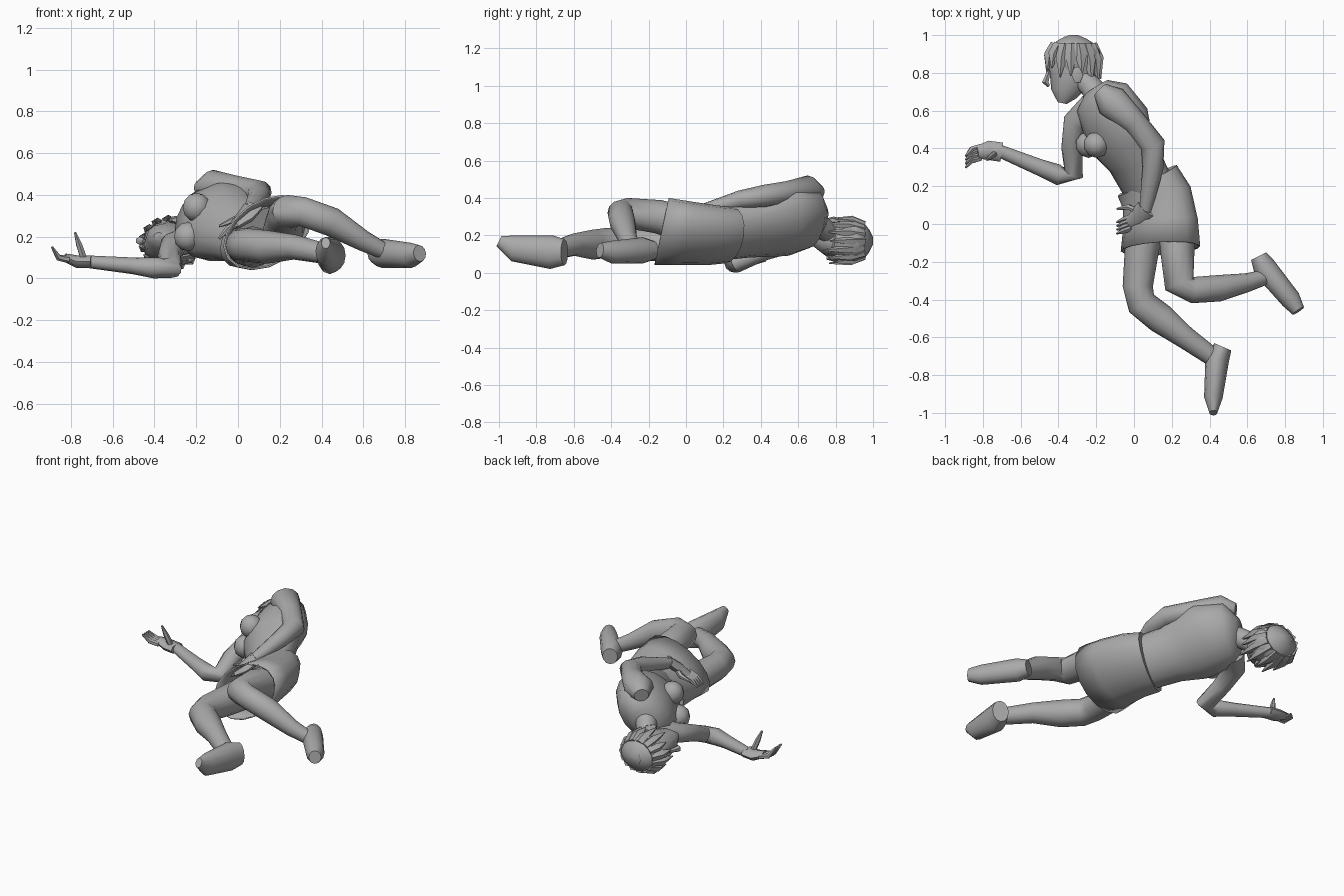
import bpy, bmesh, math
from mathutils import Vector

cube = bpy.data.objects.get("Cube")
if cube:
    bpy.data.objects.remove(cube, do_unlink=True)

grey_colour = (0.4, 0.4, 0.4, 1)
grey = bpy.data.materials.new("plain grey")
grey.use_nodes = True
grey.diffuse_color = grey_colour
for node in grey.node_tree.nodes:
    if node.type == 'BSDF_PRINCIPLED':
        node.inputs["Base Color"].default_value = grey_colour


def finish(name, bm):
    """Turn a bmesh into a smooth shaded grey object."""
    bmesh.ops.recalc_face_normals(bm, faces=bm.faces)
    mesh = bpy.data.meshes.new(name)
    bm.to_mesh(mesh)
    bm.free()
    mesh.materials.append(grey)
    for face in mesh.polygons:
        face.use_smooth = True
    mesh.set_sharp_from_angle(angle=math.radians(50))
    obj = bpy.data.objects.new(name, mesh)
    bpy.context.collection.objects.link(obj)
    return obj


def loft(name, path, sizes, flat=1.0, sides=12, lean=0.0, open_end=False):
    """Skin ellipses along a path: size is the upward radius, flat scales the
    sideways radius, lean slides the upper side of each ring towards +x."""
    bm = bmesh.new()
    centres = [Vector(point) for point in path]
    last = len(centres) - 1
    loops = []
    for i, (centre, size) in enumerate(zip(centres, sizes)):
        tangent = centres[min(i + 1, last)] - centres[max(i - 1, 0)]
        tangent.normalize()
        upward = Vector((0, 0, 1)) - tangent * tangent.z
        upward.normalize()
        sideways = tangent.cross(upward) * flat
        loop = []
        for k in range(sides):
            angle = math.tau * k / sides
            offset = upward * math.cos(angle) + sideways * math.sin(angle)
            offset *= size
            offset.x += lean * offset.z
            offset.y += lean * offset.z / 3
            loop.append(bm.verts.new(centre + offset))
        loops.append(loop)
    for near, far in zip(loops, loops[1:]):
        for k in range(sides):
            n = (k + 1) % sides
            bm.faces.new((near[k], near[n], far[n], far[k]))
    bm.faces.new(loops[0])
    if not open_end:
        bm.faces.new(loops[-1])
    return finish(name, bm)


def finger(name, base, tip, lift):
    """Tapered finger that bends by the lift vector halfway along."""
    base, tip = Vector(base), Vector(tip)
    middle = base.lerp(tip, 0.5) + Vector(lift)
    loft(name, (base, middle, tip), (.017, .016, .006), sides=6)


def fingers(name, base, tip, spread, lift):
    """Row of four fingers, each shifted along the spread vector."""
    for i in range(4):
        shift = Vector(spread) * i
        finger(name, Vector(base) + shift, Vector(tip) + shift, lift)


# Torso and neck, twisted so the lower shoulder comes forward
loft("torso",
     [(-.2, .72, .28), (-.17, .67, .29), (-.1, .55, .28), (-.07, .44, .26),
      (0, .34, .23), (.1, .15, .2)],
     [.08, .16, .19, .18, .15, .14], flat=.9, sides=16, lean=.3)
loft("neck", [(-.18, .66, .28), (-.23, .73, .24), (-.31, .8, .18)],
     [.07, .06, .05])

# Chest
for name, height in (("left_chest", .34), ("right_chest", .2)):
    bm = bmesh.new()
    bmesh.ops.create_uvsphere(bm, u_segments=10, v_segments=6, radius=.07)
    bmesh.ops.translate(bm, verts=bm.verts,
                        vec=(height * .3 - .3, .42, height))
    finish(name, bm)

# Skirt
skirt = loft("skirt",
             [(.07, .23, .2), (.12, .14, .2), (.14, 0, .21), (.14, -.13, .22)],
             [.15, .16, .17, .18], flat=1.1, sides=16, lean=.4, open_end=True)
cloth = skirt.modifiers.new("cloth", 'SOLIDIFY')
cloth.thickness = .008

# Upper leg, knee bent and foot behind
loft("left_leg",
     [(.22, .06, .24), (.23, -.15, .3), (.24, -.32, .32), (.31, -.35, .32),
      (.45, -.34, .27), (.6, -.31, .18), (.7, -.28, .13)],
     [.1, .09, .08, .07, .07, .05, .04])
loft("left_foot",
     [(.66, -.17, .12), (.69, -.23, .12), (.83, -.4, .11), (.87, -.46, .12)],
     [.05, .07, .06, .04], flat=.9)

# Lower leg, resting on the ground
loft("right_leg",
     [(.07, .06, .15), (.04, -.15, .15), (.02, -.33, .16), (.04, -.42, .16),
      (.14, -.5, .15), (.27, -.6, .15), (.41, -.7, .12)],
     [.1, .09, .08, .08, .08, .06, .05])
loft("right_foot",
     [(.47, -.65, .11), (.44, -.72, .11), (.42, -.92, .13), (.42, -1, .17)],
     [.07, .09, .07, .03], flat=.7)

# Upper arm resting over the waist
loft("left_arm",
     [(-.18, .71, .43), (-.12, .65, .44), (0, .54, .43), (.1, .42, .41),
      (.1, .29, .39), (.06, .07, .33)],
     [.04, .08, .06, .06, .05, .03], flat=1.1)
loft("left_palm", [(.07, .08, .34), (.03, .03, .29), (-.02, 0, .25)],
     [.03, .03, .02], flat=2, sides=8)
fingers("left_finger", (-.01, .04, .26), (-.09, .01, .19),
        spread=(0, -.02, 0), lift=(0, 0, .01))
finger("left_thumb", (.03, .06, .3), (-.09, .08, .25), (0, .02, 0))

# Lower arm stretched out in front
loft("right_arm",
     [(-.22, .62, .19), (-.31, .54, .16), (-.33, .4, .11), (-.32, .27, .05),
      (-.4, .26, .05), (-.5, .3, .06), (-.72, .39, .08)],
     [.07, .06, .05, .05, .05, .04, .03], flat=1.1)
loft("right_palm", [(-.7, .38, .08), (-.77, .39, .08), (-.83, .38, .1)],
     [.03, .03, .02], flat=1.7, sides=8)
fingers("right_finger", (-.81, .41, .09), (-.89, .36, .15),
        spread=(0, -.02, 0), lift=(-.01, .01, -.02))
finger("right_thumb", (-.74, .37, .1), (-.78, .34, .22), (0, 0, 0))

# Head with nose and ears
loft("head",
     [(-.38, .64, .2), (-.37, .69, .2), (-.34, .76, .18), (-.33, .85, .17),
      (-.32, .93, .17), (-.31, .98, .17)],
     [.02, .06, .09, .11, .09, .05], flat=1.2)
loft("nose", [(-.45, .81, .18), (-.47, .75, .18), (-.45, .73, .18)],
     [.01, .02, .01], sides=6)
for name, height in (("left_ear", .28), ("right_ear", .08)):
    loft(name, [(-.3, .75, height), (-.3, .79, height), (-.3, .83, height)],
         [.01, .02, .01], flat=1.8, sides=6)

# Hair cap and ragged locks hanging from its rim
loft("hair",
     [(-.28, .77, .18), (-.3, .83, .17), (-.32, .89, .17), (-.32, .95, .17),
      (-.32, .98, .17), (-.32, 1, .17)],
     [.08, .11, .12, .1, .06, .02], flat=1.2, sides=14)
lock_count = 15
for k in range(lock_count):
    angle = math.tau * k / lock_count
    rim = Vector((math.cos(angle) * .13, 0, math.sin(angle) * .11))
    crown = Vector((-.32, .95, .17))
    drop = Vector((0, -.15 - rim.x / 4 - (k % 3) * .02, 0))
    loft("hair_lock",
         [crown + rim * .75, crown + rim + drop * .4, crown + rim * 1.1 + drop],
         [.025, .026, .003], flat=1.2, sides=5)
